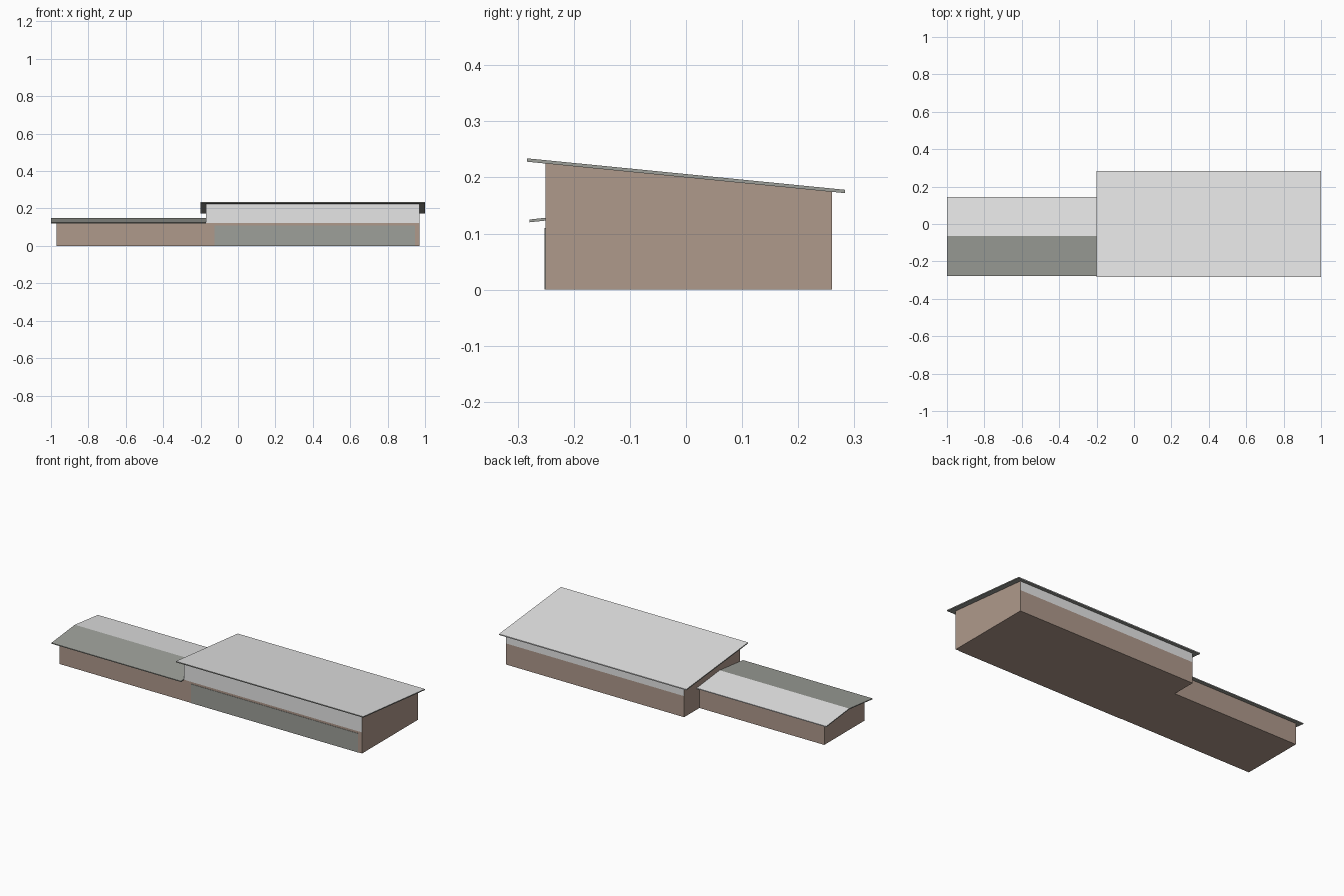
import bpy

cube = bpy.data.objects.get("Cube")
if cube:
    bpy.data.objects.remove(cube, do_unlink=True)


def material(name, colour):
    mat = bpy.data.materials.new(name)
    mat.use_nodes = True
    mat.diffuse_color = (*colour, 1)
    bsdf = next(n for n in mat.node_tree.nodes if n.type == "BSDF_PRINCIPLED")
    bsdf.inputs["Base Color"].default_value = (*colour, 1)
    return mat


BROWN = material("brown wall", (0.43, 0.32, 0.26))
LIGHT = material("light grey", (0.79, 0.79, 0.79))
GREY = material("mid grey", (0.34, 0.35, 0.32))


def prism(name, profile, x0, x1, mats, edge_mats=None):
    """Extrude a (y, z) profile from x0 to x1; edge_mats maps profile edges to material slots."""
    n = len(profile)
    verts = [(x, y, z) for x in (x0, x1) for y, z in profile]
    faces = [(i, n + i, n + (i + 1) % n, (i + 1) % n) for i in range(n)]
    faces += [tuple(range(n)), tuple(reversed(range(n, 2 * n)))]
    mesh = bpy.data.meshes.new(name)
    mesh.from_pydata(verts, [], faces)
    for mat in mats:
        mesh.materials.append(mat)
    for edge, slot in (edge_mats or {}).items():
        mesh.polygons[edge].material_index = slot
    mesh.validate()
    # Make the normals point outwards
    import bmesh
    bm = bmesh.new()
    bm.from_mesh(mesh)
    bmesh.ops.recalc_face_normals(bm, faces=bm.faces)
    bm.to_mesh(mesh)
    bm.free()
    obj = bpy.data.objects.new(name, mesh)
    bpy.context.collection.objects.link(obj)
    return obj


def slab(name, start, end, x0, x1, thickness, mats, edge_mats=None):
    """Thin roof plate; start and end are its lower (y, z) edges."""
    (ya, za), (yb, zb) = start, end
    profile = [start, end, (yb, zb + thickness), (ya, za + thickness)]
    return prism(name, profile, x0, x1, mats, edge_mats)


# Main hall: light bands above the eave line of the low wing, front and back
BAND = 0.122
hall = [(-0.25, 0), (0.26, 0), (0.26, BAND), (0.26, 0.175),
        (-0.25, 0.225), (-0.25, BAND)]
prism("main_hall", hall, -0.17, 0.97, [BROWN, LIGHT], {2: 1, 4: 1})

# Single-pitch hall roof, light on top
slab("hall_roof", (-0.283, 0.228), (0.283, 0.172), -0.2, 1.0, 0.006,
     [GREY, LIGHT], {1: 1, 2: 1})

# Long glazed panel on the hall front
prism("front_glazing", [(-0.252, 0), (-0.249, 0), (-0.249, 0.11), (-0.252, 0.11)],
      -0.125, 0.945, [GREY])

# Low wing with a gabled end
RIDGE = (-0.065, 0.143)
wing = [(-0.25, 0), (0.12, 0), (0.12, 0.123), RIDGE, (-0.25, 0.124)]
prism("low_wing", wing, -0.97, -0.17, [BROWN])

# Wing roof: darker front slope, light back slope
slab("wing_roof_front", (-0.279, 0.120), RIDGE, -1.0, -0.17, 0.005, [GREY])
slab("wing_roof_back", RIDGE, (0.145, 0.120), -1.0, -0.17, 0.005,
     [GREY, LIGHT], {1: 1, 2: 1})
